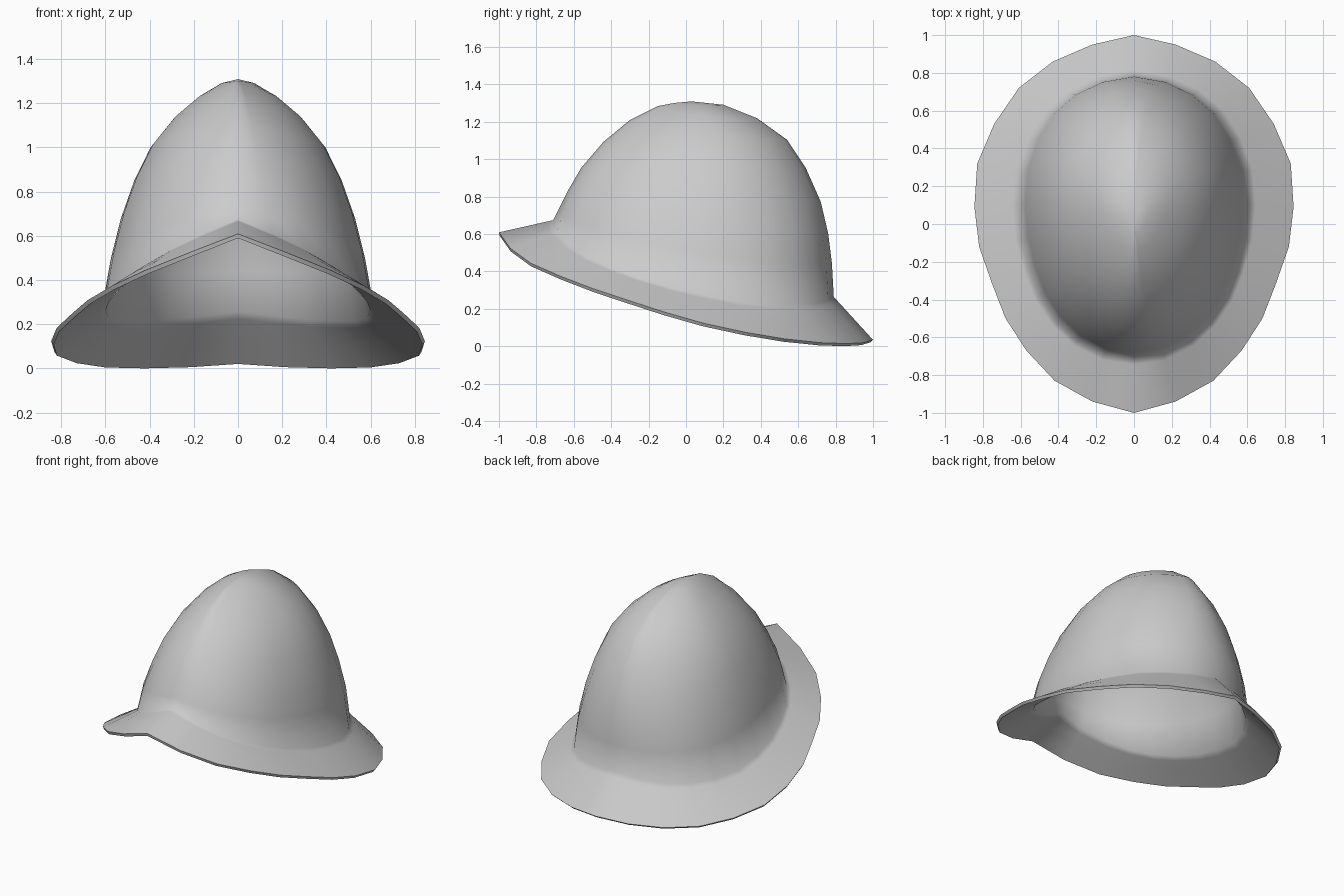
import bpy, bmesh

if "Cube" in bpy.data.objects:
    bpy.data.objects.remove(bpy.data.objects["Cube"])

# Half outline of the brim edge, back to front
EDGE = [(0, 1, .03), (.22, .95, .015), (.43, .86, .01), (.61, .72, .015), (.74, .53, .035),
        (.83, .32, .07), (.845, .09, .12), (.82, -.12, .18), (.75, -.32, .245),
        (.68, -.5, .305), (.57, -.67, .37), (.42, -.83, .44), (.22, -.94, .52), (0, -1, .605)]
# Half outline of the fold where the crown meets the brim
FOLD = [(0, .79, .26), (.18, .76, .24), (.33, .69, .225), (.45, .59, .22), (.54, .45, .22),
        (.6, .28, .235), (.615, .1, .27), (.6, -.08, .31), (.555, -.25, .36),
        (.5, -.39, .41), (.41, -.52, .47), (.3, -.62, .535), (.155, -.69, .605), (0, -.71, .67)]
# Crown levels: front y, front z, back y, back z, half width, dip of the sides, pointedness
LEVELS = [(-.68, .73, .78, .44, .575, .45, 0), (-.63, .83, .76, .6, .53, .18, .1),
          (-.56, .95, .72, .77, .47, .05, .2), (-.44, 1.09, .64, .95, .395, .1, .3),
          (-.3, 1.205, .54, 1.1, .29, .12, .45), (-.15, 1.28, .38, 1.215, .18, .13, .6),
          (-.06, 1.297, .2, 1.287, .075, .03, .7)]
APEX = (0, .03, 1.305)


def mix(a, b, t):
    return tuple(p + (q - p) * t for p, q in zip(a, b))


def crown_ring(fy, fz, by, bz, width, dip, point):
    ring = []
    for x, y, z in FOLD:
        t = (y + .71) / 1.5
        drop = z - (.67 + (.26 - .67) * t)
        ring.append((width * (x / .615) ** (1 + point), fy + (by - fy) * t,
                     fz + (bz - fz) * t + drop * dip))
    return ring


# Brim rings from edge to fold, then the crown rings
rings = [EDGE, [mix(a, b, .5) for a, b in zip(EDGE, FOLD)],
         [mix(a, b, .88) for a, b in zip(EDGE, FOLD)], FOLD]
rings += [crown_ring(*level) for level in LEVELS]

bm = bmesh.new()
grid = []
for ring in rings:
    left = [(-x, y, z) for x, y, z in ring[-2:0:-1]]
    grid.append([bm.verts.new(p) for p in ring + left])
n = len(grid[0])
for low, high in zip(grid, grid[1:]):
    for i in range(n):
        j = (i + 1) % n
        bm.faces.new((low[i], high[i], high[j], low[j]))
apex = bm.verts.new(APEX)
for i in range(n):
    bm.faces.new((grid[-1][i], apex, grid[-1][(i + 1) % n]))
bmesh.ops.recalc_face_normals(bm, faces=bm.faces)
# The open shell must face outward
bm.normal_update()
if apex.normal.z < 0:
    bmesh.ops.reverse_faces(bm, faces=bm.faces)

mesh = bpy.data.meshes.new("helmet_shell")
bm.to_mesh(mesh)
bm.free()
helmet = bpy.data.objects.new("helmet_shell", mesh)
bpy.context.collection.objects.link(helmet)

steel = bpy.data.materials.new("light_grey_steel")
steel.diffuse_color = (.6, .6, .6, 1)
steel.use_nodes = True
steel.node_tree.nodes["Principled BSDF"].inputs["Base Color"].default_value = steel.diffuse_color
mesh.materials.append(steel)

# Thin sheet with a hollow inside
solid = helmet.modifiers.new("sheet", 'SOLIDIFY')
solid.thickness = .02
solid.offset = -1

bpy.context.view_layer.objects.active = helmet
helmet.select_set(True)
bpy.ops.object.modifier_apply(modifier="sheet")
# Rest the lowest point on the ground
low = min(v.co.z for v in mesh.vertices)
for v in mesh.vertices:
    v.co.z -= low
bpy.ops.object.shade_smooth_by_angle(angle=1.1)
